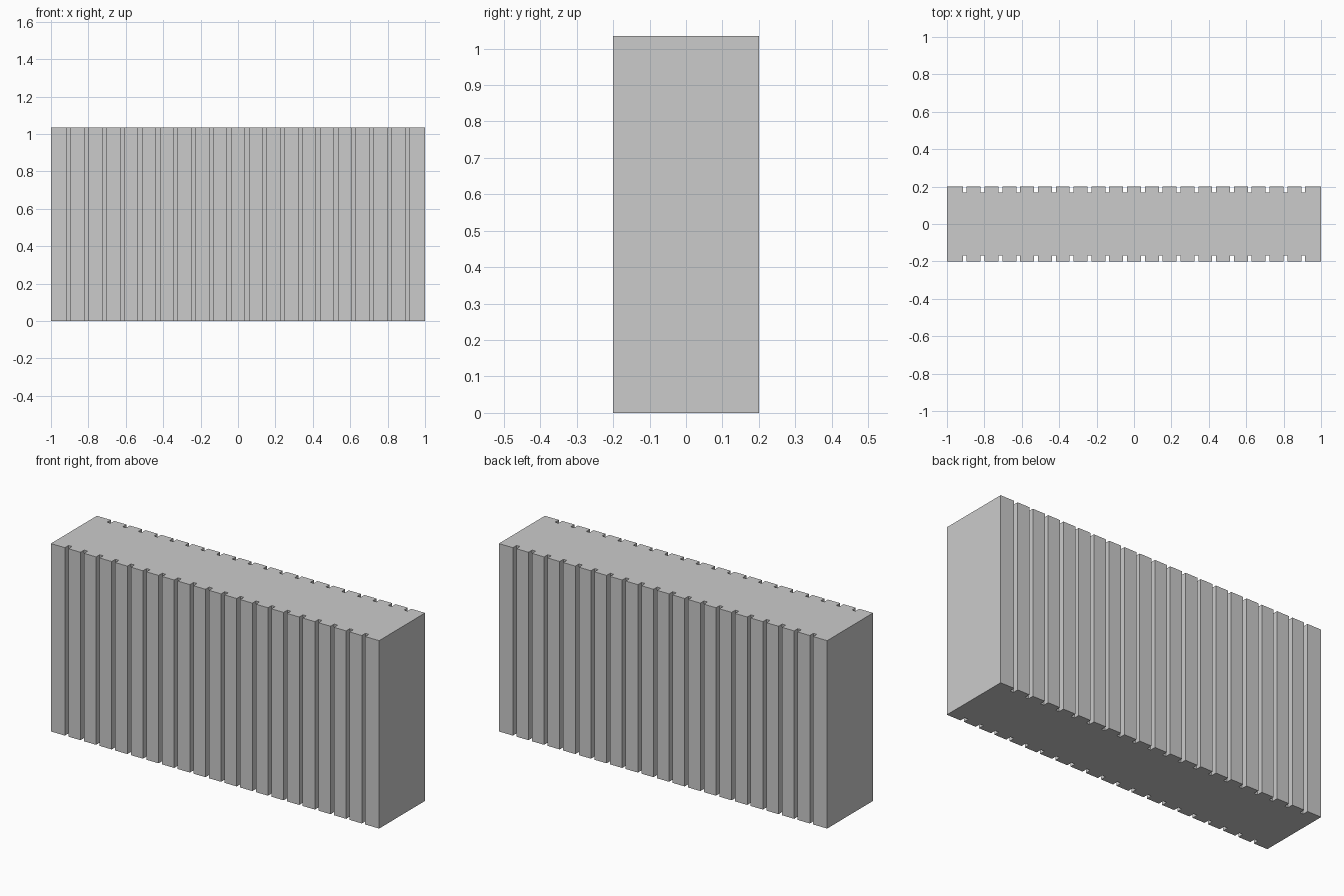
import bpy, bmesh

if "Cube" in bpy.data.objects:
    bpy.data.objects.remove(bpy.data.objects["Cube"])

SLATS = 21
PITCH = 2.0 / SLATS
GROOVE = 0.021
HALF_DEPTH, INNER, HEIGHT = 0.20, 0.168, 1.035

# Front outline, left to right, stepping in at every groove
front = [(-1.0, -HALF_DEPTH)]
for i in range(1, SLATS):
    x = -1.0 + i * PITCH
    a, b = x - GROOVE / 2, x + GROOVE / 2
    front += [(a, -HALF_DEPTH), (a, -INNER), (b, -INNER), (b, -HALF_DEPTH)]
front.append((1.0, -HALF_DEPTH))

# Mirror the outline to the back and extrude it upward
outline = front + [(x, -y) for x, y in reversed(front)]
bm = bmesh.new()
base = bm.faces.new([bm.verts.new((x, y, 0)) for x, y in outline])
ext = bmesh.ops.extrude_face_region(bm, geom=[base], use_keep_orig=True)
top = [v for v in ext["geom"] if isinstance(v, bmesh.types.BMVert)]
bmesh.ops.translate(bm, verts=top, vec=(0, 0, HEIGHT))
bmesh.ops.recalc_face_normals(bm, faces=bm.faces)

mesh = bpy.data.meshes.new("grooved_block")
bm.to_mesh(mesh)
bm.free()
bpy.context.collection.objects.link(bpy.data.objects.new("grooved_block", mesh))
